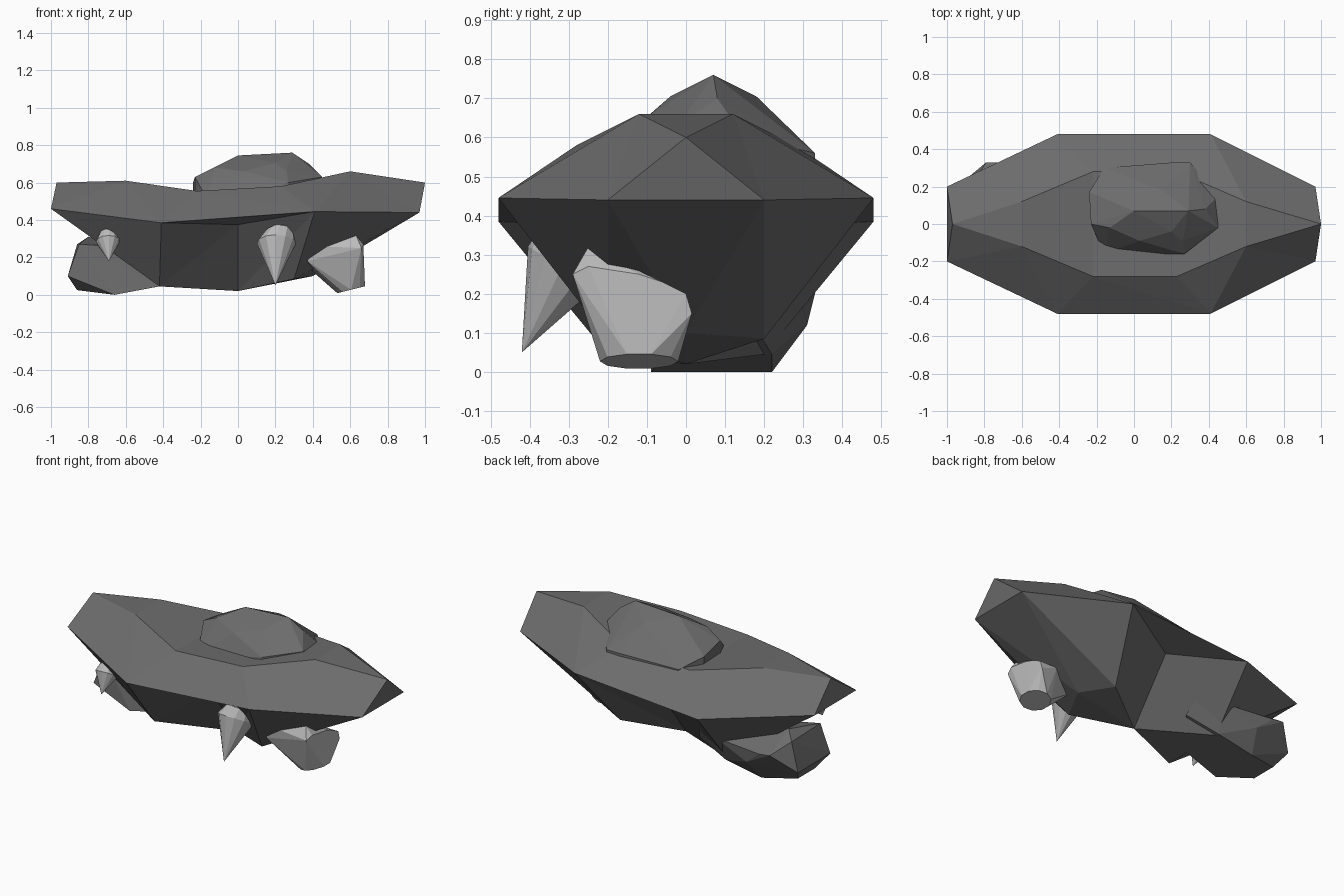
import bpy, bmesh, math
from mathutils import Vector

if "Cube" in bpy.data.objects:
    bpy.data.objects.remove(bpy.data.objects["Cube"])


def grey(name, v):
    m = bpy.data.materials.new(name)
    m.diffuse_color = (v, v, v, 1)
    m.use_nodes = True
    m.node_tree.nodes["Principled BSDF"].inputs["Base Color"].default_value = m.diffuse_color
    return m


ROCK = grey("dark_stone", 0.15)
PALE = grey("pale_stone", 0.5)


def finish(name, bm, mat):
    bmesh.ops.recalc_face_normals(bm, faces=bm.faces[:])
    me = bpy.data.meshes.new(name)
    bm.to_mesh(me)
    bm.free()
    me.materials.append(mat)
    ob = bpy.data.objects.new(name, me)
    bpy.context.collection.objects.link(ob)
    return ob


def hull(name, pts, mat):
    bm = bmesh.new()
    for p in pts:
        bm.verts.new(p)
    bmesh.ops.convex_hull(bm, input=bm.verts[:])
    junk = [v for v in bm.verts if not v.link_faces]
    bmesh.ops.delete(bm, geom=junk, context='VERTS')
    return finish(name, bm, mat)


def ring(c, r_a, r_b, axis, n):
    """Ellipse of n points round c, square to axis."""
    q = Vector(axis).to_track_quat('Z', 'Y')
    return [Vector(c) + q @ Vector((r_a * math.cos(2 * math.pi * i / n),
                                    r_b * math.sin(2 * math.pi * i / n), 0))
            for i in range(n)]


# Main slab: front half, mirrored to the back
slab_v = [(-.97, 0, .6), (-1, -.2, .46), (-.41, -.48, .385), (0, -.27, .375),
          (.41, -.48, .445), (.97, -.2, .44), (1, 0, .6), (-.6, -.12, .61),
          (-.22, -.28, .555), (.23, -.28, .58), (.6, -.12, .66), (-.42, -.2, .045),
          (0, 0, .02), (.3, -.2, .085), (.4, 0, .1), (-1, 0, .46), (.97, 0, .44),
          (-.42, 0, .045)]
slab_v += [(x, 0, z) for x, y, z in slab_v[7:11]]
bm = bmesh.new()
vs = [bm.verts.new(p) for p in slab_v]
top = ["0 15 1", "0 1 7", "1 2 7", "2 8 7", "2 4 8", "8 4 9", "4 10 9", "4 5 10",
       "5 6 10", "6 5 16", "0 7 18", "7 8 19 18", "8 9 20 19", "9 10 21 20", "10 6 21"]
under = ["2 3 4", "1 15 17 11", "1 11 2", "2 11 3", "3 11 12", "11 17 12", "3 12 4",
         "12 13 4", "12 14 13", "4 13 5", "5 13 14", "5 14 16"]
for f in top + under:
    bm.faces.new([vs[int(i)] for i in f.split()])
slab = finish("main_slab", bm, ROCK)
mod = slab.modifiers.new("mirror", 'MIRROR')
mod.use_axis = (False, True, False)

# Boulder on top, its foot sunk into the slab
foot = [(-.23, 0), (-.24, .17), (-.16, .3), (-.16, -.16), (.13, -.17), (.27, -.16),
        (.45, -.02), (.45, .15), (.3, .33), (.22, .33)]
hull("top_boulder", [(.29, .07, .76), (0, .07, .745), (-.13, -.02, .68), (-.23, 0, .63),
                     (-.24, .17, .6), (-.16, .3, .55), (.27, -.16, .6), (.03, -.09, .66),
                     (.26, -.09, .66), (.2, -.04, .705), (.45, -.02, .63), (.45, .15, .6),
                     (.3, .33, .56), (.22, .33, .56), (.38, .08, .7), (.15, .18, .705)]
     + [(x, y, .5) for x, y in foot], ROCK)

# Boulder under the left rear
hull("under_boulder", [(-.91, -.08, .1), (-.91, .23, .1), (-.86, 0, .025), (-.86, .16, .025),
                       (-.66, -.09, 0), (-.66, .22, 0), (-.86, .22, .27), (-.8, .16, .31),
                       (-.85, -.07, .27), (-.79, .33, .21), (-.72, .33, .2), (-.62, .31, .12),
                       (-.42, .22, .045), (-.42, -.05, .045), (-.4, .29, .2), (-.5, .05, .25),
                       (-.22, .18, .11), (-.25, .24, .2)], ROCK)

# Stubby crystal with a cut end
hull("stub_crystal", ring((.605, -.12, .027), .1, .08, (.25, 0, -1), 10) +
     [(.53, -.12, .01), (.37, -.26, .18), (.37, -.1, .15), (.42, -.27, .26), (.63, -.25, .32),
      (.67, -.25, .27), (.66, -.29, .25), (.67, -.12, .25), (.67, -.06, .23), (.67, 0, .2),
      (.67, .015, .15), (.55, 0, .2), (.5, -.27, .2)], PALE)


# Hanging spikes
def spike(name, tip, mid, cap, r, n):
    axis = Vector(mid) - Vector(tip)
    hull(name, [tip, cap] + ring(mid, r, r, axis, n) +
         ring((Vector(mid) + Vector(cap)) / 2, r * .75, r * .75, axis, n), PALE)


spike("front_spike", (.2, -.42, .05), (.205, -.31, .275), (.25, -.29, .4), .105, 12)
spike("small_spike", (-.69, -.32, .18), (-.695, -.26, .285), (-.69, -.23, .37), .065, 12)
